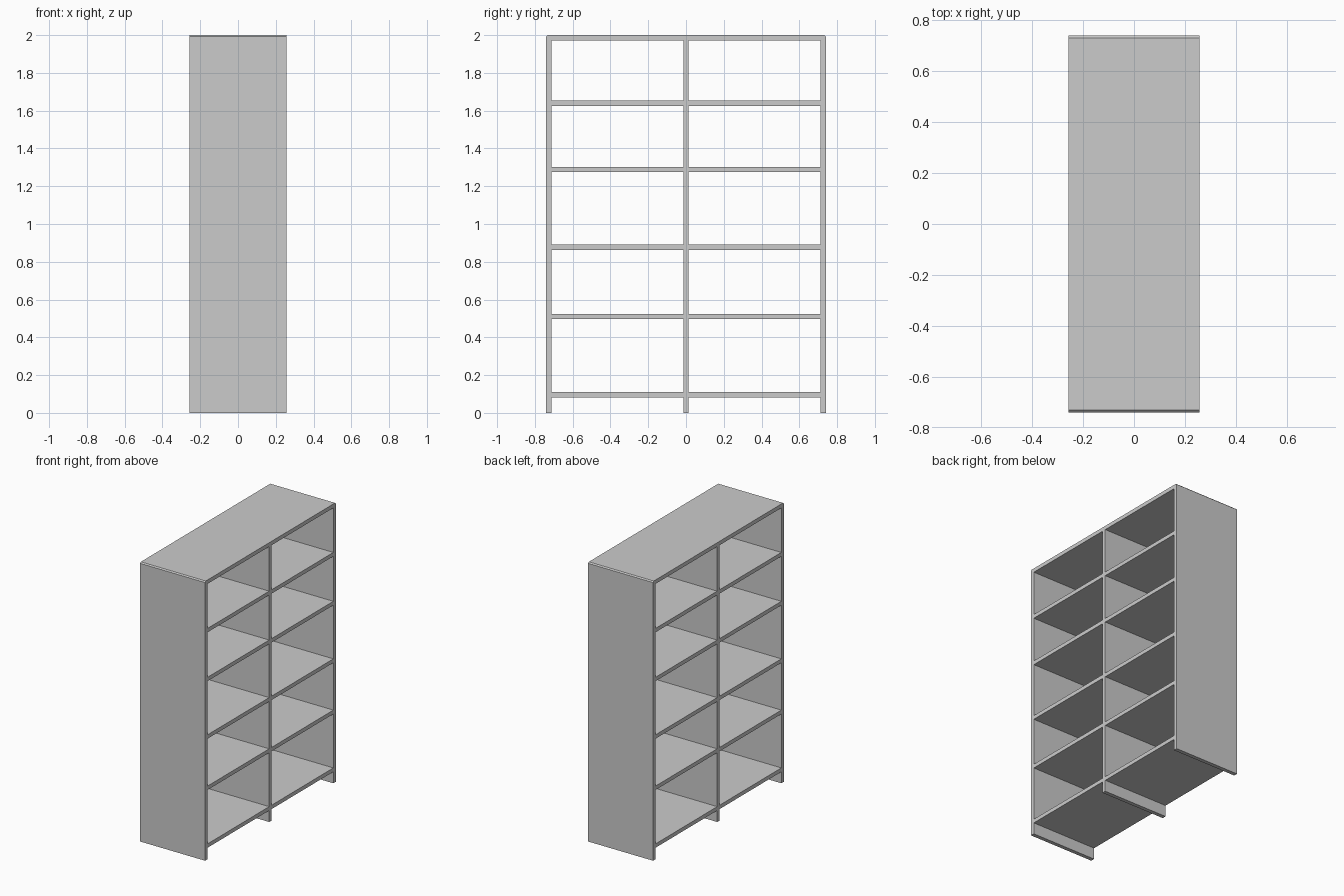
import bpy, bmesh

if "Cube" in bpy.data.objects:
    bpy.data.objects.remove(bpy.data.objects["Cube"])

HX, HY, H, T = 0.257, 0.74, 2.0, 0.028   # half depth, half width, height, board thickness


def board(name, y0, y1, z0, z1, chamfer=0):
    bm = bmesh.new()
    bmesh.ops.create_cube(bm, size=1)
    for v in bm.verts:
        v.co.x *= 2 * HX
        v.co.y = y1 if v.co.y > 0 else y0
        v.co.z = z1 if v.co.z > 0 else z0
    if chamfer:
        # outer top edges running front to back along x
        edges = [e for e in bm.edges if all(v.co.z > z1 - 1e-5 for v in e.verts)
                 and abs(e.verts[0].co.y - e.verts[1].co.y) < 1e-5]
        bmesh.ops.bevel(bm, geom=edges, offset=chamfer, segments=1, affect='EDGES')
    mesh = bpy.data.meshes.new(name)
    bm.to_mesh(mesh)
    bm.free()
    obj = bpy.data.objects.new(name, mesh)
    bpy.context.collection.objects.link(obj)
    return obj


# Upright panels, which also form the feet
board("left_side_panel", -HY, -HY + T, 0, H - T)
board("right_side_panel", HY - T, HY, 0, H - T)
board("centre_divider", -T / 2, T / 2, 0, H - T)

# Top board with chamfered ends
board("top_board", -HY, HY, H - T, H, chamfer=0.008)

# Shelves in both bays
for i, z in enumerate((0.096, 0.51, 0.877, 1.289, 1.639), 1):
    board(f"left_shelf_{i}", -HY + T, -T / 2, z - T / 2, z + T / 2)
    board(f"right_shelf_{i}", T / 2, HY - T, z - T / 2, z + T / 2)
